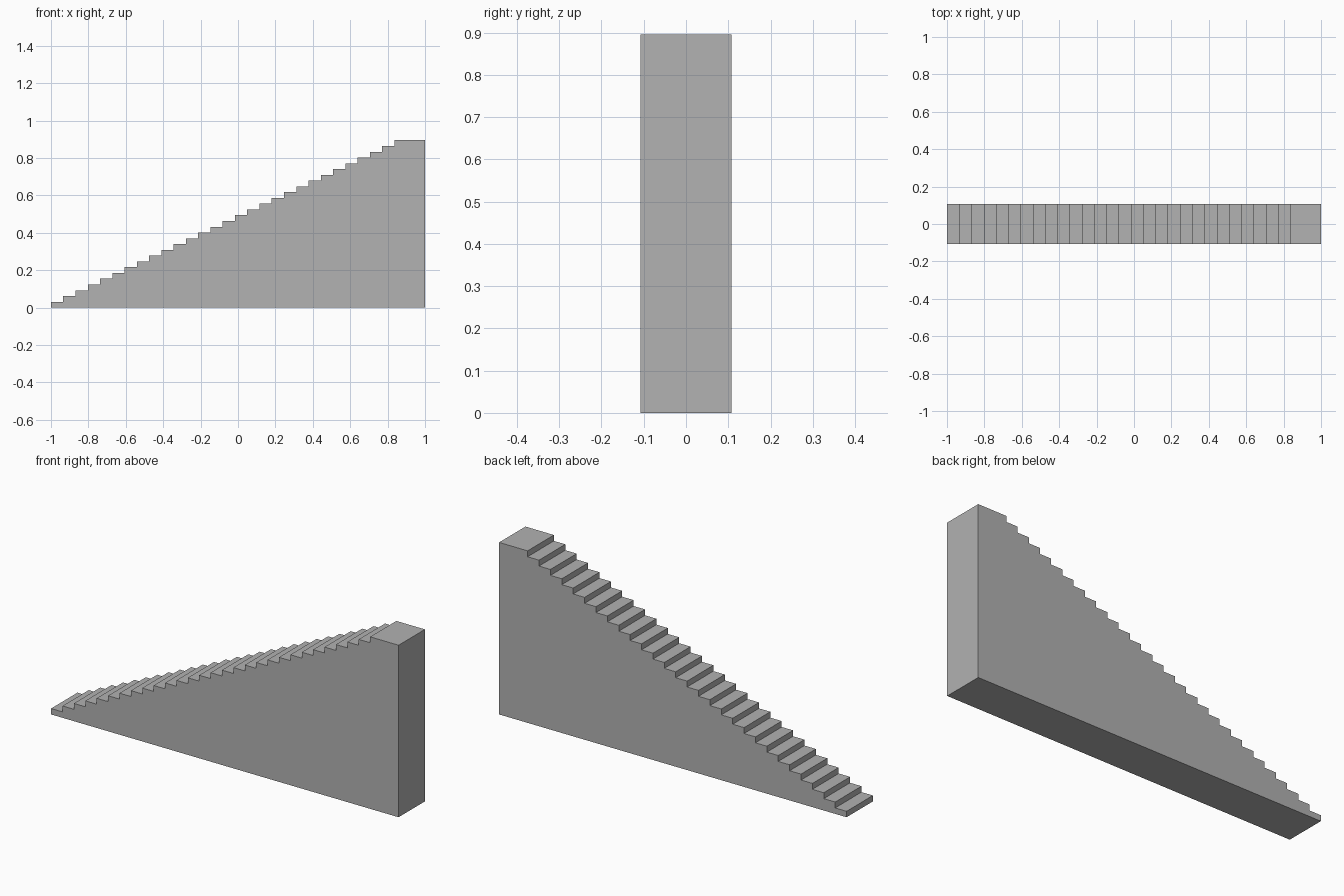
import bpy
import bmesh

cube = bpy.data.objects.get("Cube")
if cube:
    bpy.data.objects.remove(cube, do_unlink=True)

STEPS = 28             # steps below the landing
RUN = 2 / 30.5         # the landing is 2.5 treads long
HEIGHT = 0.895
RISE = HEIGHT / (STEPS + 1)
WIDTH = 0.216

# Plain grey stone
stone = bpy.data.materials.new("grey_stone")
stone.use_nodes = True
grey = (0.445, 0.445, 0.445, 1)
stone.diffuse_color = grey
stone.node_tree.nodes["Principled BSDF"].inputs["Base Color"].default_value = grey

# Stepped side profile: riser and tread per step, then the landing
profile = [(-1, 0)]
for i in range(STEPS + 1):
    x = -1 + i * RUN
    z = (i + 1) * RISE
    end = x + RUN if i < STEPS else 1
    profile += [(x, z), (end, z)]
profile.append((1, 0))

# Extrude the profile across the width of the stair
bm = bmesh.new()
side = bm.faces.new([bm.verts.new((x, -WIDTH / 2, z)) for x, z in profile])
result = bmesh.ops.extrude_face_region(bm, geom=[side], use_keep_orig=True)
moved = [v for v in result["geom"] if isinstance(v, bmesh.types.BMVert)]
bmesh.ops.translate(bm, verts=moved, vec=(0, WIDTH, 0))
bmesh.ops.recalc_face_normals(bm, faces=bm.faces)

mesh = bpy.data.meshes.new("staircase")
bm.to_mesh(mesh)
bm.free()
mesh.materials.append(stone)
staircase = bpy.data.objects.new("staircase", mesh)
bpy.context.collection.objects.link(staircase)
